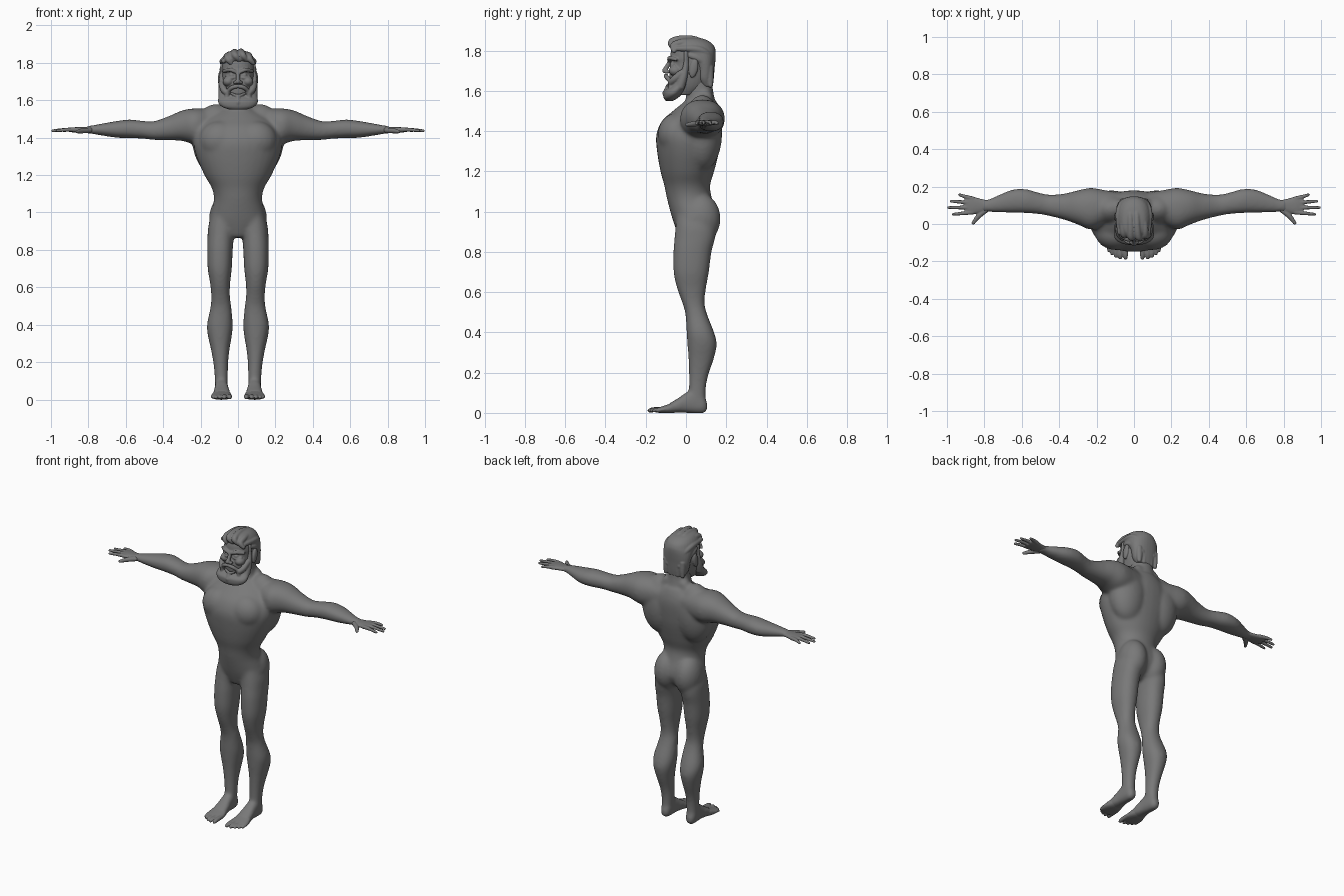
import bpy, bmesh, math, random
from mathutils import Vector, Matrix

random.seed(4)
grey = bpy.data.materials.new('dark_grey')
grey.diffuse_color = (.19, .19, .19, 1)


def resample(rows, n=5):
    """Catmull-Rom interpolation through rows of numbers."""
    out = []
    for i in range(len(rows) - 1):
        p0, p1 = rows[max(i - 1, 0)], rows[i]
        p2, p3 = rows[i + 1], rows[min(i + 2, len(rows) - 1)]
        for k in range(n):
            t = k / n
            out.append([0.5 * (2 * b + (c - a) * t + (2 * a - 5 * b + 4 * c - d) * t * t
                               + (3 * b - a - 3 * c + d) * t ** 3)
                        for a, b, c, d in zip(p0, p1, p2, p3)])
    return out + [list(rows[-1])]


def skin(bm, rings):
    loops = [[bm.verts.new(p) for p in ring] for ring in rings]
    faces = [bm.faces.new(loops[0]), bm.faces.new(loops[-1])]
    n = len(loops[0])
    for a, b in zip(loops, loops[1:]):
        for i in range(n):
            faces.append(bm.faces.new((a[i], a[(i + 1) % n], b[(i + 1) % n], b[i])))
    bmesh.ops.recalc_face_normals(bm, faces=faces)


def loft(bm, axis, rows, power=2.2, seg=32):
    """Rows are (position, a_min, a_max, b_min, b_max) along the axis."""
    rings = []
    for t, a0, a1, b0, b1 in resample(rows):
        ring = []
        for i in range(seg):
            g = 2 * math.pi * i / seg
            c, s = math.cos(g), math.sin(g)
            a = (a0 + a1) / 2 + (a1 - a0) / 2 * math.copysign(abs(c) ** (2 / power), c)
            b = (b0 + b1) / 2 + (b1 - b0) / 2 * math.copysign(abs(s) ** (2 / power), s)
            ring.append({0: (t, a, b), 1: (a, t, b), 2: (a, b, t)}[axis])
        rings.append(ring)
    skin(bm, rings)


def sym(rows):
    return [(z, -h, h, y0, y1) for z, h, y0, y1 in rows]


def tube(bm, rows, seg=14):
    """Rows are (x, y, z, radius); ends are rounded."""
    pts = resample(rows)
    p = [Vector(r[:3]) for r in pts]
    rad = [r[3] for r in pts]
    d0, d1 = (p[0] - p[1]).normalized(), (p[-1] - p[-2]).normalized()
    p = [p[0] + d0 * rad[0] * .7] + p + [p[-1] + d1 * rad[-1] * .7]
    rad = [rad[0] * .55] + rad + [rad[-1] * .55]
    rings = []
    for i, c in enumerate(p):
        q = (p[min(i + 1, len(p) - 1)] - p[max(i - 1, 0)]).to_track_quat('Z', 'Y')
        rings.append([c + q @ Vector((rad[i] * math.cos(2 * math.pi * k / seg),
                                      rad[i] * math.sin(2 * math.pi * k / seg), 0)) for k in range(seg)])
    skin(bm, rings)


def ball(bm, center, size, tilt=0):
    m = Matrix.Translation(center) @ Matrix.Rotation(tilt, 4, 'X') @ Matrix.Diagonal((*size, 1))
    bmesh.ops.create_uvsphere(bm, u_segments=24, v_segments=16, radius=1, matrix=m)


def mirror(bm):
    d = bmesh.ops.duplicate(bm, geom=bm.verts[:] + bm.edges[:] + bm.faces[:])['geom']
    for v in d:
        if isinstance(v, bmesh.types.BMVert):
            v.co.x *= -1
    bmesh.ops.reverse_faces(bm, faces=[f for f in d if isinstance(f, bmesh.types.BMFace)])


def finish(bm, name, voxel, smooth):
    """Fuse overlapping parts into one smooth surface."""
    me = bpy.data.meshes.new(name)
    bm.to_mesh(me)
    bm.free()
    me.materials.append(grey)
    ob = bpy.data.objects.new(name, me)
    bpy.context.collection.objects.link(ob)
    bpy.context.view_layer.objects.active = ob
    r = ob.modifiers.new('fuse', 'REMESH')
    r.mode, r.voxel_size, r.use_smooth_shade = 'VOXEL', voxel, True
    s = ob.modifiers.new('soften', 'SMOOTH')
    s.factor, s.iterations = 0.5, smooth
    for m in ('fuse', 'soften'):
        bpy.ops.object.modifier_apply(modifier=m)


# body: arm, leg, heel and muscle masses on one side, mirrored, then the trunk
bm = bmesh.new()
loft(bm, 0, [(.06, .03, .165, 1.39, 1.535), (.15, .0, .18, 1.37, 1.55), (.23, -.03, .193, 1.365, 1.557),
             (.30, -.003, .18, 1.383, 1.545), (.37, .022, .163, 1.386, 1.515), (.45, .042, .157, 1.388, 1.488),
             (.51, .053, .168, 1.395, 1.49), (.58, .058, .187, 1.397, 1.497), (.65, .06, .184, 1.4, 1.489),
             (.72, .062, .157, 1.41, 1.477), (.78, .064, .132, 1.42, 1.466), (.82, .064, .13, 1.424, 1.46)])
loft(bm, 2, [(1.0, .03, .135, -.045, .12), (.93, .012, .158, -.052, .145), (.87, .022, .163, -.057, .145),
             (.80, .028, .165, -.063, .127), (.70, .033, .162, -.062, .114), (.62, .042, .149, -.045, .1),
             (.55, .043, .143, -.02, .092), (.49, .035, .148, -.003, .105), (.40, .028, .166, .003, .14),
             (.34, .033, .161, .007, .153), (.27, .045, .145, .012, .139), (.19, .053, .131, .015, .112),
             (.12, .054, .125, .015, .099), (.04, .058, .122, .015, .098)])
loft(bm, 1, [(.106, .075, .105, .015, .05), (.088, .06, .12, -.002, .085), (.04, .054, .124, -.003, .115),
             (0, .05, .126, 0, .101), (-.04, .042, .132, 0, .073), (-.09, .036, .14, 0, .043)], 2.5)
ball(bm, (.073, .072, .965), (.082, .1, .125))
ball(bm, (.095, -.045, 1.385), (.115, .095, .105))
ball(bm, (.12, .08, 1.39), (.125, .1, .19))
tube(bm, [(.05, .1, 1.575, .035), (.1, .095, 1.52, .04), (.2, .1, 1.5, .05)])
mirror(bm)
loft(bm, 2, sym([(.865, .04, -.03, .06), (.90, .1, -.045, .12), (.95, .15, -.063, .15), (1.0, .144, -.078, .15),
                 (1.07, .129, -.096, .128), (1.13, .14, -.108, .12), (1.2, .18, -.127, .14),
                 (1.3, .223, -.144, .165), (1.38, .238, -.148, .176), (1.45, .215, -.12, .18),
                 (1.5, .17, -.065, .172), (1.545, .1, -.01, .155)]), 2.05)
loft(bm, 2, sym([(1.48, .095, -.05, .16), (1.54, .08, -.008, .148), (1.6, .068, .002, .135), (1.7, .065, .0, .125)]))
finish(bm, 'body', .008, 20)

# hands: palm, four fingers and thumb
bm = bmesh.new()
loft(bm, 0, [(.77, .072, .124, 1.428, 1.459), (.82, .06, .135, 1.427, 1.457),
             (.87, .05, .148, 1.427, 1.456), (.905, .058, .145, 1.432, 1.451)])
for y0, x1, y1 in ((.063, .968, .052), (.088, .994, .088), (.112, .98, .122), (.135, .935, .157)):
    tube(bm, [(.86, y0, 1.442, .012), (.9 + (x1 - .93) * .3, (y0 + y1) / 2, 1.443, .0105), (x1, y1, 1.437, .0075)])
tube(bm, [(.79, .075, 1.44, .014), (.83, .043, 1.437, .014), (.861, .003, 1.432, .009)])
mirror(bm)
finish(bm, 'hands', .004, 3)

# forefeet: ball of the foot plus toes
bm = bmesh.new()
loft(bm, 1, [(-.02, .055, .12, .008, .06), (-.06, .041, .134, .0, .054), (-.09, .034, .142, -.001, .042),
             (-.13, .033, .144, 0, .029), (-.15, .042, .133, .002, .02)], 2.5)
for i, (x, y) in enumerate(((.045, -.183), (.073, -.182), (.097, -.174), (.118, -.162), (.136, -.145))):
    r = .0135 - .001 * i
    tube(bm, [(x, -.1, .018, r), (x, y + .025, .016, r), (x, y, .011, r * .8)])
mirror(bm)
finish(bm, 'forefeet', .005, 3)

# head: skull, with cheeks, ears, brows, eyes and nose
bm = bmesh.new()
ball(bm, (.052, -.052, 1.7), (.03, .034, .026))
ball(bm, (.095, .038, 1.712), (.012, .022, .048), -.2)
ball(bm, (.034, -.068, 1.734), (.014, .012, .009))
ball(bm, (.013, -.096, 1.695), (.013, .014, .01))
tube(bm, [(.01, -.084, 1.75, .009), (.042, -.08, 1.763, .011), (.078, -.048, 1.755, .008)])
tube(bm, [(.016, -.074, 1.722, .005), (.038, -.074, 1.719, .007), (.065, -.056, 1.726, .006)])
mirror(bm)
loft(bm, 2, sym([(1.58, .055, -.07, .05), (1.62, .072, -.08, .1), (1.67, .083, -.083, .122), (1.735, .088, -.074, .132),
                 (1.765, .09, -.079, .135), (1.81, .084, -.07, .132), (1.845, .06, -.04, .1)]))
tube(bm, [(0, -.076, 1.76, .009), (0, -.092, 1.725, .011), (0, -.108, 1.698, .013)])
finish(bm, 'head', .004, 4)

# beard: sideburns, jaw mass, moustache and lower lip
bm = bmesh.new()
tube(bm, [(.004, -.1, 1.675, .011), (.03, -.096, 1.669, .012), (.053, -.08, 1.648, .011), (.06, -.076, 1.615, .012)])
tube(bm, [(.083, .0, 1.79, .012), (.086, .0, 1.73, .014), (.086, -.012, 1.67, .02), (.08, -.03, 1.62, .025)])
tube(bm, [(.06, -.076, 1.64, .016), (.078, -.055, 1.66, .018), (.084, -.02, 1.69, .018)])
mirror(bm)
loft(bm, 2, sym([(1.55, .045, -.1, -.065), (1.562, .08, -.11, -.045), (1.58, .102, -.113, -.022),
                 (1.6, .107, -.109, -.004), (1.625, .102, -.08, .01), (1.66, .096, -.06, .018),
                 (1.69, .092, -.045, .014)]), 2.1)
tube(bm, [(-.036, -.082, 1.637, .006), (0, -.092, 1.624, .009), (.036, -.082, 1.637, .006)])
tube(bm, [(0, -.092, 1.612, .013), (0, -.103, 1.585, .016)])
finish(bm, 'beard', .004, 4)

# hair: cap with thick locks swept back and to one side
bm = bmesh.new()
for z0, z1, r in ((1.81, 1.785, .018), (1.78, 1.73, .018)):
    y0 = -.05 if z0 > 1.8 else .0
    tube(bm, [(.076, y0, z0, r * .7), (.081, .05, (z0 + z1) / 2 + .01, r), (.067, .103, z1, r), (.04, .127, z1 - .04, r * .8)])
for x in (.025, .058):
    tube(bm, [(x, .115, 1.72, .022), (x, .118, 1.67, .02), (x * 1.05, .122, 1.625, .012)])
mirror(bm)
loft(bm, 2, sym([(1.622, .062, .075, .133), (1.66, .08, .05, .138), (1.71, .089, .045, .142), (1.75, .094, .02, .146),
                 (1.785, .094, -.02, .148), (1.81, .09, -.072, .145), (1.835, .08, -.08, .13),
                 (1.856, .06, -.064, .095), (1.866, .03, -.03, .05)]))
for i in range(4):
    x = -.06 + .038 * i
    w = random.uniform(-.005, .005)
    top = 1.862 - 7 * x * x
    tube(bm, [(x + .03, -.068 + 3 * x * x, top - .045, .011), (x + .01 + w, -.073 + 4 * x * x, top - .018, .018),
              (x - w, -.02, top - .003, .019), (x * .9, .05, top - .007, .017), (x * .8, .112, top - .04, .015)])
finish(bm, 'hair', .004, 4)
